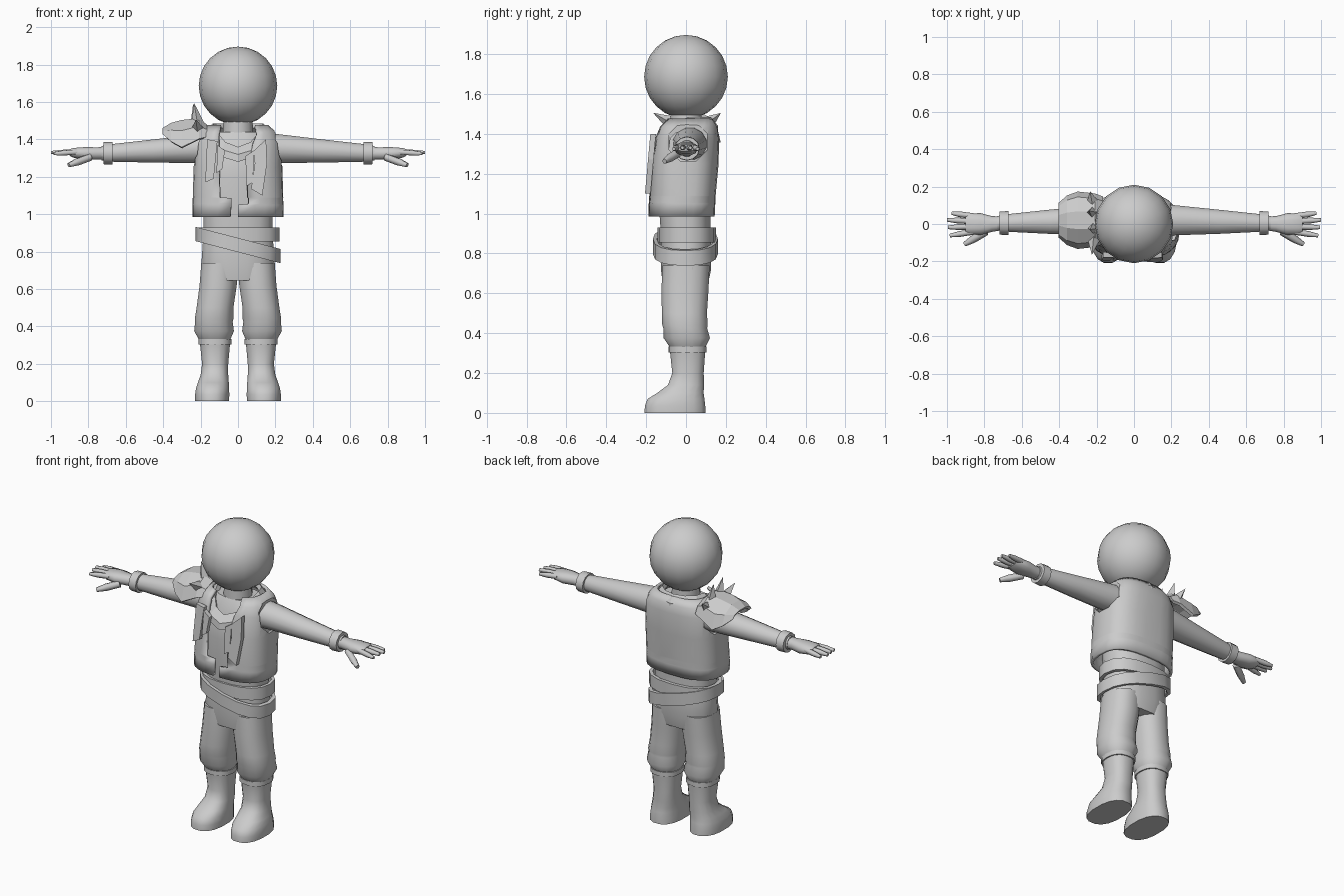
import bpy, bmesh, math
from mathutils import Vector

if "Cube" in bpy.data.objects:
    bpy.data.objects.remove(bpy.data.objects["Cube"])

grey = bpy.data.materials.new("plain_grey")
grey.diffuse_color = (0.6, 0.6, 0.6, 1)
grey.use_nodes = True
grey.node_tree.nodes["Principled BSDF"].inputs["Base Color"].default_value = grey.diffuse_color


def make(name, verts, faces, smooth=40, mirror=False, thick=0):
    """Mesh object with clean normals, optional shell thickness and x mirror."""
    me = bpy.data.meshes.new(name)
    bm = bmesh.new()
    vs = [bm.verts.new(v) for v in verts]
    for f in faces:
        bm.faces.new([vs[i] for i in f])
    bmesh.ops.recalc_face_normals(bm, faces=bm.faces)
    bm.to_mesh(me)
    bm.free()
    ob = bpy.data.objects.new(name, me)
    bpy.context.collection.objects.link(ob)
    me.materials.append(grey)
    if smooth:
        bpy.ops.object.select_all(action='DESELECT')
        ob.select_set(True)
        bpy.context.view_layer.objects.active = ob
        bpy.ops.object.shade_smooth_by_angle(angle=math.radians(smooth))
    if thick:
        m = ob.modifiers.new("thickness", 'SOLIDIFY')
        m.thickness, m.offset = thick, 0
    if mirror:
        ob.modifiers.new("mirror", 'MIRROR').use_mirror_merge = False
    return ob


def sup(t, n):
    """Point on a unit superellipse; t = 0 faces the front."""
    s, c = math.sin(t), -math.cos(t)
    return (math.copysign(abs(s) ** (2 / n), s), math.copysign(abs(c) ** (2 / n), c))


def loft(name, rings, sides=16, n=2, axis='Z', **kw):
    """Closed body through rings (position, centre a, centre b, radius a, radius b)."""
    verts, faces = [], []
    for p, a, b, ra, rb in rings:
        for i in range(sides):
            s, c = sup(math.tau * (i + 0.5) / sides, n)
            u, v = a + ra * s, b + rb * c
            verts.append((u, v, p) if axis == 'Z' else (p, u, v))
    for j in range(len(rings) - 1):
        for i in range(sides):
            k = (i + 1) % sides
            faces.append((j * sides + i, j * sides + k, (j + 1) * sides + k, (j + 1) * sides + i))
    last = (len(rings) - 1) * sides
    faces += [tuple(range(sides)), tuple(range(last, last + sides))]
    return make(name, verts, faces, **kw)


def band(name, section, sides=16, **kw):
    """Closed loop; section(t) gives the four corners of the strip."""
    verts = [p for i in range(sides) for p in section(math.tau * i / sides)]
    faces = [(4 * i + q, 4 * i + (q + 1) % 4, 4 * ((i + 1) % sides) + (q + 1) % 4, 4 * ((i + 1) % sides) + q)
             for i in range(sides) for q in range(4)]
    return make(name, verts, faces, **kw)


def hoop(cx, cy, rx, ry, z, h, slope=0, w=0.02, n=2.4):
    """Section function for a belt or rim that may tilt sideways."""
    def section(t):
        s, c = sup(t, n)
        out = []
        for k, dz in ((0, -h), (0, h), (w, h), (w, -h)):
            x, y = cx + (rx - k) * s, cy + (ry - k) * c
            out.append((x, y, z + dz + slope * x))
        return out
    return section


# Head
bm = bmesh.new()
bmesh.ops.create_uvsphere(bm, u_segments=16, v_segments=12, radius=0.21)
head_v = [(v.co.x, v.co.y, v.co.z + 1.686) for v in bm.verts]
head_f = [[v.index for v in f.verts] for f in bm.faces]
bm.free()
make("head", head_v, head_f, smooth=60)

# Neck and torso under the vest
loft("neck", [(1.38, 0, 0, .085, .085), (1.53, 0, 0, .08, .08)], 12)
loft("torso", [(.86, 0, 0, .185, .125), (1.0, 0, -.005, .188, .13), (1.2, 0, -.005, .195, .135),
               (1.36, 0, 0, .19, .125), (1.44, 0, .01, .13, .09)], n=2.5)

# Trousers
loft("hips", [(.95, 0, 0, .185, .125), (.82, 0, 0, .193, .128), (.72, 0, 0, .2, .128),
              (.645, 0, -.003, .175, .115)], n=2.4, smooth=50)
loft("trouser_leg", [(.74, .1, 0, .098, .12), (.62, .106, -.005, .101, .12), (.5, .123, -.008, .1, .115),
                     (.44, .128, -.005, .105, .116), (.425, .129, -.004, .102, .112),
                     (.375, .128, .004, .108, .118), (.325, .125, .008, .083, .088)],
     n=2.3, mirror=True, smooth=50)

# Boots
loft("boot", [(0, .138, -.055, .092, .155), (.035, .138, -.055, .093, .154), (.07, .136, -.05, .09, .145),
              (.1, .132, -.028, .084, .118), (.14, .126, 0, .075, .092), (.2, .122, .01, .071, .08),
              (.31, .123, .008, .082, .09)], n=2.4, mirror=True, smooth=50)
band("boot_rim", hoop(.123, .008, .089, .096, .318, .014, 0, .02), mirror=True)

# Belts
band("upper_belt", hoop(0, .004, .222, .146, .892, .038))
band("lower_belt", hoop(0, -.003, .226, .163, .835, .038, -.26))

# Arms and bracelets
loft("arm", [(.15, .02, 1.35, .088, .085), (.22, .02, 1.35, .083, .08), (.45, .012, 1.338, .067, .064),
             (.66, .006, 1.328, .05, .05), (.73, .004, 1.326, .04, .04)], 12, axis='X', mirror=True, smooth=60)


def bracelet(t):
    s, c = math.sin(t), math.cos(t)
    return [(x, .005 + r * s, 1.326 + r * c * .95) for x, r in ((.67, .064), (.72, .062), (.72, .04), (.67, .04))]


band("bracelet", bracelet, 12, mirror=True)

# Hands: palm, four fingers, thumb
loft("palm", [(.70, .004, 1.326, .036, .034), (.76, 0, 1.325, .042, .034), (.82, 0, 1.325, .058, .035),
              (.88, 0, 1.328, .056, .027), (.90, 0, 1.33, .05, .018)], 10, n=2.4, axis='X', mirror=True, smooth=60)


def finger(name, a, b, r):
    a, b = Vector(a), Vector(b)
    d = (b - a).normalized()
    side = d.cross(Vector((0, 0, 1))).normalized()
    up = side.cross(d)
    verts = []
    for k, s in ((0, 1), (.6, 1), (1, .6)):
        for i in range(6):
            t = math.tau * i / 6
            verts.append(a.lerp(b, k) + (side * math.cos(t) + up * math.sin(t)) * r * s)
    faces = [(6 * j + i, 6 * j + (i + 1) % 6, 6 * j + 6 + (i + 1) % 6, 6 * j + 6 + i)
             for j in range(2) for i in range(6)]
    make(name, verts, faces + [tuple(range(6)), tuple(range(12, 18))], mirror=True, smooth=70)


for i, (y0, y1, x1) in enumerate(((.042, .058, .975), (.014, .022, 1.0), (-.014, -.018, .995), (-.042, -.062, .985))):
    finger(f"finger_{i + 1}", (.86, y0, 1.332), (x1, y1, 1.333 - abs(y1) * .15), .0155)
finger("thumb", (.79, -.04, 1.305), (.905, -.108, 1.262), .021)

# Vest: open at the front, rows are (z, centre y, rx, ry, left edge, right edge)
rows = [(.985, -.022, .235, .157, -.04, 0), (1.05, -.02, .234, .158, -.035, .0), (1.056, -.02, .234, .158, -.035, .055),
        (1.086, -.018, .233, .158, -.035, .055), (1.09, -.018, .233, .158, -.095, .05), (1.25, -.005, .228, .16, -.1, .05),
        (1.38, .005, .222, .152, -.1, .08), (1.43, .01, .2, .14, -.1, .1), (1.47, .015, .155, .11, -.09, .09)]
cols, verts, N = 24, [], 2.8
for z, cy, rx, ry, left, right in rows:
    t0 = math.asin((right / rx) ** (N / 2))
    t1 = math.tau - math.asin((-left / rx) ** (N / 2))
    for i in range(cols + 1):
        s, c = sup(t0 + (t1 - t0) * i / cols, N)
        verts.append((rx * s, cy + ry * c, z))
w = cols + 1
faces = [(j * w + i, j * w + i + 1, (j + 1) * w + i + 1, (j + 1) * w + i)
         for j in range(len(rows) - 1) for i in range(cols)]
vest = make("vest", verts, faces, thick=.018)

# Octagonal armholes
for sign, side in ((-1, "right"), (1, "left")):
    cutter = loft(f"armhole_cutter_{side}", [(sign * .195, .012, 1.36, .105, .104), (sign * .4, .012, 1.36, .105, .104)],
                  8, axis='X', smooth=0)
    cutter.hide_render = True
    cutter.hide_set(True)
    cut = vest.modifiers.new("armhole", 'BOOLEAN')
    cut.operation, cut.object, cut.solver = 'DIFFERENCE', cutter, 'EXACT'


# Draped collar, dipping to a V at the front
def collar(t):
    s, c = math.sin(t), -math.cos(t)
    dip = max(0, -c) ** 1.6
    out = []
    for rx, rf, rb, z, drop in ((.178, .195, .15, 1.41, .13), (.172, .19, .15, 1.44, .12),
                                (.135, .15, .115, 1.485, .125), (.12, .13, .1, 1.46, .13)):
        out.append((rx * s, .01 + c * (rf if c < 0 else rb), z - drop * dip))
    return out


band("collar", collar, 12, smooth=0)


# Hanging collar flaps
def flap(name, pts):
    n = len(pts)
    verts = [(x, -.165 - (1.42 - z) * .09 + dy, z) for dy in (-.012, .016) for x, z in pts]
    faces = [tuple(range(n)), tuple(range(n, 2 * n))]
    make(name, verts, faces + [(i, (i + 1) % n, n + (i + 1) % n, n + i) for i in range(n)], smooth=0)


flap("flap_right_outer", [(-.165, 1.40), (-.11, 1.39), (-.13, 1.19), (-.175, 1.17)])
flap("flap_right_inner", [(-.11, 1.37), (-.07, 1.34), (-.085, 1.24), (-.115, 1.22)])
flap("flap_left_inner", [(.04, 1.31), (.085, 1.34), (.08, 1.17), (.045, 1.15)])
flap("flap_left_outer", [(.085, 1.34), (.15, 1.40), (.155, 1.27), (.13, 1.10), (.07, 1.135), (.09, 1.27)])

# Shoulder guard, columns are (x, half width, low z, top z)
guard = [(-.17, .12, 1.41, 1.47), (-.21, .135, 1.40, 1.505), (-.30, .145, 1.355, 1.495),
         (-.355, .125, 1.385, 1.48), (-.40, .085, 1.425, 1.452)]
verts = []
for x, hw, lo, hi in guard:
    for k in range(6):
        a = math.pi * (k / 5 - .5)
        verts.append((x, .02 + hw * math.sin(a), lo + (hi - lo) * math.cos(a) / math.cos(math.pi / 10)))
faces = [(j * 6 + i, j * 6 + i + 1, j * 6 + 7 + i, j * 6 + 6 + i) for j in range(4) for i in range(5)]
make("shoulder_guard", verts, faces, smooth=0, thick=.018)

# Spikes on the guard
for i, (base, tip) in enumerate((((-.215, -.075, 1.455), (-.225, -.165, 1.505)), ((-.215, -.02, 1.48), (-.235, -.03, 1.595)),
                                 ((-.22, .06, 1.48), (-.24, .07, 1.59)), ((-.22, .11, 1.455), (-.235, .175, 1.505)))):
    a, b = Vector(base), Vector(tip)
    d = (b - a).normalized()
    u = d.cross(Vector((1, 0, 0))).normalized()
    v = d.cross(u)
    verts = [a + p * .036 for p in (u, v, -u, -v)] + [b]
    make(f"spike_{i + 1}", verts, [(0, 1, 2, 3)] + [(k, (k + 1) % 4, 4) for k in range(4)], smooth=0)
